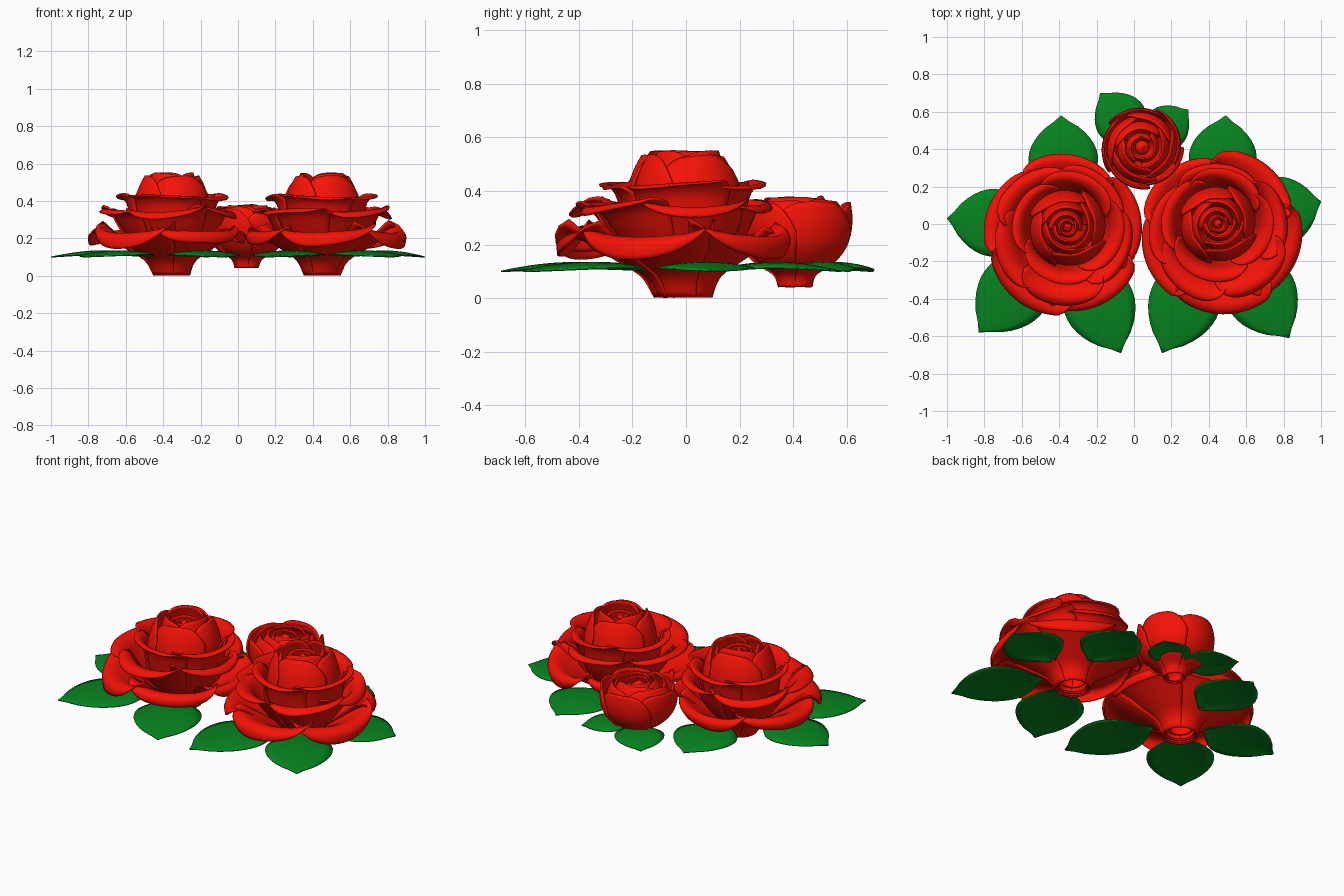
import bpy, math, random
from mathutils import Vector

if "Cube" in bpy.data.objects:
    bpy.data.objects.remove(bpy.data.objects["Cube"])

random.seed(4)


def material(name, rgb):
    m = bpy.data.materials.new(name)
    m.diffuse_color = (*rgb, 1)
    m.use_nodes = True
    m.node_tree.nodes["Principled BSDF"].inputs["Base Color"].default_value = m.diffuse_color
    return m


RED = material("petal_red", (0.93, 0.006, 0.002))
GREEN = material("leaf_green", (0.002, 0.23, 0.014))


def sample(pts, t):
    """Catmull-Rom point on a short profile, t in 0..1."""
    n = len(pts) - 1
    i = min(int(t * n), n - 1)
    f = t * n - i
    p0, p1, p2, p3 = (Vector(pts[max(0, min(n, i + k))]) for k in (-1, 0, 1, 2))
    return 0.5 * (2 * p1 + (p2 - p0) * f + (2 * p0 - 5 * p1 + 4 * p2 - p3) * f * f
                  + (3 * p1 - p0 - 3 * p2 + p3) * f ** 3)


def add_grid(verts, faces, nu, nv, fn):
    base = len(verts)
    for j in range(nv + 1):
        for i in range(nu + 1):
            verts.append(fn(2 * i / nu - 1, j / nv))
    for j in range(nv):
        for i in range(nu):
            a = base + j * (nu + 1) + i
            faces.append((a, a + 1, a + nu + 2, a + nu + 1))


def make_object(name, verts, faces, mat, thick, loc):
    me = bpy.data.meshes.new(name)
    me.from_pydata(verts, [], faces)
    me.polygons.foreach_set("use_smooth", [True] * len(faces))
    me.materials.append(mat)
    ob = bpy.data.objects.new(name, me)
    ob.location = loc
    bpy.context.collection.objects.link(ob)
    mod = ob.modifiers.new("thickness", "SOLIDIFY")
    mod.thickness = thick
    mod.offset = 0
    return ob


def petal_ring(name, loc, profile, count, half, phase, cup=0.0, wave=0.0,
               trim=0.12, spiral=0.014, drift=(0, 0)):
    """Ring of overlapping petals swept around the flower axis."""
    verts, faces = [], []
    for k in range(count):
        mid = math.radians(phase) + math.tau * k / count + random.uniform(-.08, .08)
        size = random.uniform(0.97, 1.02)
        ph = random.uniform(0, math.tau)

        def point(u, v):
            r, z = sample(profile, v * (1 - trim * abs(u) ** 3.5))
            a = mid + half * u
            r = r * (1 + (size - 1) * v) + spiral * u * min(1, 2 * v)
            r -= cup * 0.5 * u * u * v ** 2
            z += cup * u * u * v ** 2 + wave * math.sin(2.5 * u + ph) * v ** 3
            return (r * math.cos(a) + drift[0] * v, r * math.sin(a) + drift[1] * v, z)

        add_grid(verts, faces, 18, 16, point)
    make_object(name, verts, faces, RED, 0.009, loc)


# Rose layers: name, profile (radius, height), petals, half angle, cup, wave, trim
ROSE = [
    ("outer_petals", [(.095, .004), (.13, .08), (.22, .14), (.32, .20), (.39, .23),
                      (.427, .205), (.42, .16)], 5, .76, .05, .016, .34),
    ("lower_petals", [(.09, .01), (.125, .09), (.20, .17), (.26, .26), (.30, .325),
                      (.35, .345), (.375, .32)], 5, .80, .02, .018, .32),
    ("middle_petals", [(.085, .02), (.12, .12), (.19, .20), (.215, .31), (.235, .385),
                       (.27, .42), (.30, .415)], 4, .98, .01, .012, .30),
    ("cup_petals", [(.08, .03), (.13, .12), (.185, .24), (.20, .36), (.18, .46),
                    (.145, .53)], 4, .98, 0, .005, .25),
    ("inner_petals", [(.07, .05), (.11, .20), (.14, .35), (.135, .46), (.11, .548)],
     3, 1.25, 0, .003, .2),
    ("heart_petals", [(.03, .10), (.08, .30), (.09, .42), (.07, .51)], 2, 1.75, 0, 0, .12),
    ("heart_core", [(.02, .20), (.045, .36), (.05, .45), (.04, .505)], 2, 1.7, 0, 0, .05),
    ("heart_tip", [(.02, .30), (.02, .42), (.018, .49), (.0005, .51)], 1, math.pi, 0, 0, 0),
]


def rose(side, loc, phase, drift):
    for i, (name, prof, n, half, cup, wave, trim) in enumerate(ROSE):
        d = drift if i < 2 else (0, 0)
        spiral = (.018, .018, .016, .012, .012, .012, .006, 0)[i]
        petal_ring(f"{side}_rose_{name}", loc, prof, n, half, phase + 37 * i, cup, wave,
                   trim, spiral, d)


rose("left", (-.355, -.02, 0), 85, (-.025, -.035))
rose("right", (.45, .0, 0), 270, (.008, -.05))

# Half-open bud at the back
BUD = [
    ("outer_petals", [(.06, .042), (.075, .09), (.14, .135), (.19, .20), (.207, .28),
                      (.20, .355)], 5, .85, .28, .012),
    ("middle_petals", [(.05, .05), (.07, .10), (.14, .17), (.175, .25), (.172, .31),
                       (.145, .365)], 4, 1.0, .22, .012),
    ("inner_petals", [(.03, .10), (.10, .20), (.135, .28), (.13, .33), (.10, .378)],
     3, 1.25, .18, .012),
    ("heart_petals", [(.02, .15), (.07, .26), (.08, .32), (.06, .37)], 2, 1.75, .1, .01),
    ("heart_tip", [(.03, .2), (.035, .3), (.03, .345), (.0005, .365)], 1, math.pi, 0, 0),
]
for i, (name, prof, n, half, trim, spiral) in enumerate(BUD):
    petal_ring(f"bud_{name}", (.045, .408, 0), prof, n, half, 20 + 41 * i, 0, .005,
               trim, spiral)

# Leaves: flower centre, tip, half width, gap from the flower axis
LEAF_SHAPE = [(0, .05), (.17, .58), (.33, .93), (.5, 1), (.67, .87), (.83, .54), (1, 0)]
L, R, B = (-.36, -.03), (.45, -.01), (.045, .41)
LEAVES = [
    (L, (-1.0, .03), .18, .17), (L, (-.39, .58), .185, .17), (L, (-.83, -.58), .19, .17),
    (L, (-.07, -.69), .19, .17), (R, (.15, -.69), .19, .17), (R, (.83, -.61), .19, .17),
    (R, (1.0, .12), .18, .17), (R, (.49, .58), .18, .17),
    (B, (-.18, .70), .14, .03), (B, (.29, .61), .12, .03),
]
for i, (centre, tip, width, gap) in enumerate(LEAVES):
    c, t = Vector(centre), Vector(tip)
    axis = (t - c).normalized()
    side = Vector((-axis.y, axis.x))
    start = c + axis * gap

    def leaf_point(u, v):
        w = max(0.001, sample(LEAF_SHAPE, v)[1]) * width
        p = start.lerp(t, v) + side * w * u
        z = .10 + .033 * math.sin(math.pi * (.12 + .88 * v)) * (1 - .6 * u * u)
        return (p.x, p.y, z)

    verts, faces = [], []
    add_grid(verts, faces, 8, 14, leaf_point)
    make_object(f"leaf_{i + 1}", verts, faces, GREEN, .006, (0, 0, 0))
